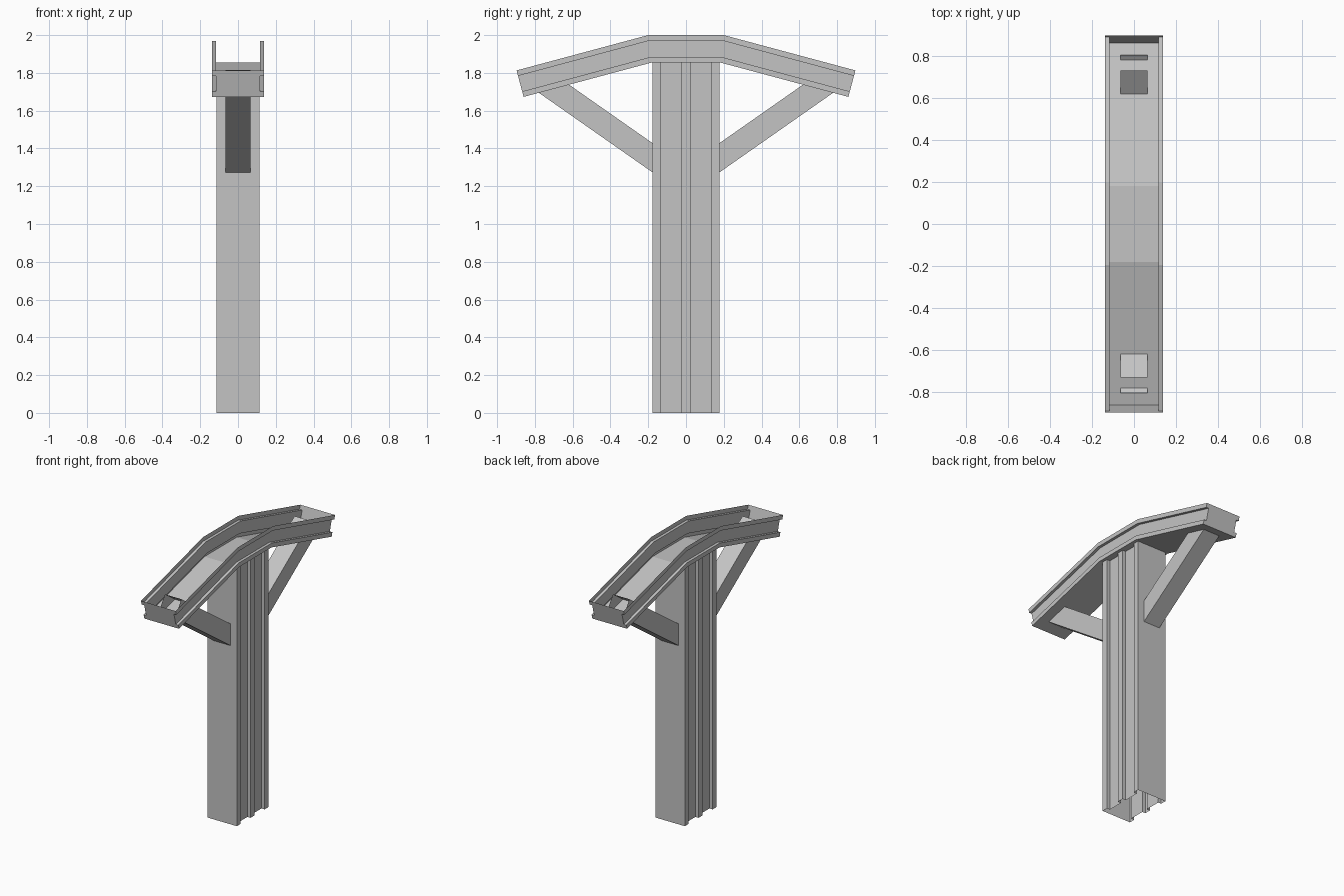
import bpy, bmesh, math
from mathutils import Vector

if "Cube" in bpy.data.objects:
    bpy.data.objects.remove(bpy.data.objects["Cube"])

steel = bpy.data.materials.new("grey steel")
steel.diffuse_color = (0.55, 0.55, 0.55, 1)
steel.use_nodes = True
steel.node_tree.nodes["Principled BSDF"].inputs["Base Color"].default_value = steel.diffuse_color


def loft(name, rings, closed, caps=False):
    """Sheet-metal surface through a list of matching cross-sections."""
    bm = bmesh.new()
    vs = [[bm.verts.new(p) for p in r] for r in rings]
    n = len(rings[0])
    for a, b in zip(vs, vs[1:]):
        for i in range(n if closed else n - 1):
            j = (i + 1) % n
            bm.faces.new((a[i], a[j], b[j], b[i]))
    if caps:
        bm.faces.new(vs[0])
        bm.faces.new(vs[-1])
    bmesh.ops.recalc_face_normals(bm, faces=bm.faces)
    me = bpy.data.meshes.new(name)
    bm.to_mesh(me)
    bm.free()
    me.materials.append(steel)
    ob = bpy.data.objects.new(name, me)
    bpy.context.collection.objects.link(ob)
    return ob


# Column: hollow post, two grooves on each side
X, D = 0.115, 0.025
side = [(X, -0.178), (X, -0.135), (X - D, -0.135), (X - D, -0.023), (X, -0.023),
        (X, 0.023), (X - D, 0.023), (X - D, 0.135), (X, 0.135), (X, 0.178)]
outline = side + [(-x, -y) for x, y in side]
loft("column", [[(x, y, z) for x, y in outline] for z in (0, 1.855)], True)

# Beam: open-topped tray with recessed sides, bent down at both arms
half = [(0.137, 0), (0.137, 0.03), (0.117, 0.03), (0.117, 0.115),
        (0.137, 0.115), (0.137, 0.145)]
tray = [(-x, h) for x, h in reversed(half)] + half
A = math.radians(15)


def bend(s):
    return [(x, s * (0.181 + 0.019 * h / 0.145), 1.855 + h) for x, h in tray]


def end(s):
    return [(x, s * (0.8595 + h * math.sin(A)), 1.673 + h * math.cos(A)) for x, h in tray]


loft("beam", [end(-1), bend(-1), bend(1), end(1)], False, caps=True)

# Braces: open square tubes poking through the tray floor
B = math.radians(35)
W, T = 0.065, 0.0635
for s, name in ((-1, "front_brace"), (1, "back_brace")):
    axis = Vector((0, s * math.cos(B), math.sin(B)))
    up = Vector((0, -s * math.sin(B), math.cos(B)))
    top = Vector((0, s * 0.766, 1.763))
    rings = []
    for c in (top - axis * 0.79, top):
        rings.append([c + up * (T * v) + Vector((W * u, 0, 0))
                      for u, v in ((-1, -1), (1, -1), (1, 1), (-1, 1))])
    loft(name, rings, True)
